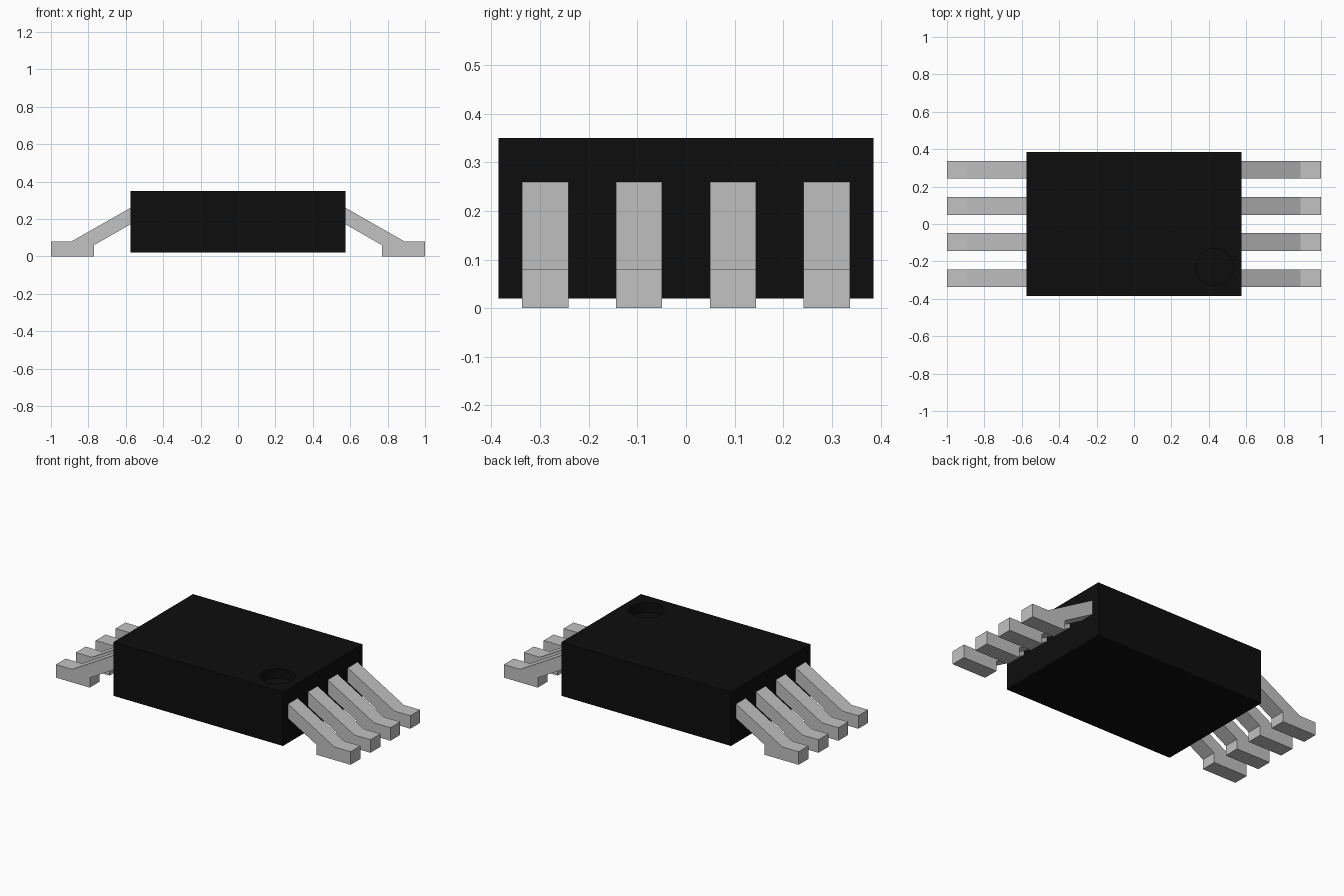
import bpy, bmesh

cube = bpy.data.objects.get("Cube")
if cube:
    bpy.data.objects.remove(cube, do_unlink=True)


def make_material(name, value):
    mat = bpy.data.materials.new(name)
    mat.use_nodes = True
    colour = (value, value, value, 1.0)
    mat.diffuse_color = colour
    mat.node_tree.nodes["Principled BSDF"].inputs["Base Color"].default_value = colour
    return mat


black = make_material("black plastic", 0.004)
silver = make_material("light grey metal", 0.54)

# Body block
bpy.ops.mesh.primitive_cube_add(size=1, location=(0, 0, 0.185))
body = bpy.context.object
body.name = "chip_body"
body.scale = (1.15, 0.77, 0.33)
bpy.ops.object.transform_apply(location=True, rotation=False, scale=True)
body.data.materials.append(black)

# Round pin-one dimple cut into the top
bpy.ops.mesh.primitive_cylinder_add(vertices=32, radius=0.1, depth=0.12,
                                    location=(0.43, -0.23, 0.35))
cutter = bpy.context.object
cutter.name = "dimple_cutter"
cutter.hide_render = True
cutter.data.materials.append(black)
bpy.context.view_layer.objects.active = body
cut = body.modifiers.new("dimple", 'BOOLEAN')
cut.operation = 'DIFFERENCE'
cut.solver = 'EXACT'
cut.object = cutter
bpy.ops.object.modifier_apply(modifier=cut.name)
bpy.data.objects.remove(cutter, do_unlink=True)

# Bent leg outline (x, z): sloping arm and flat foot
LEG_PROFILE = [(0.56, 0.268), (0.56, 0.18), (0.77, 0.06), (0.77, 0.0),
               (1.0, 0.0), (1.0, 0.08), (0.89, 0.08)]
LEG_WIDTH = 0.095


def make_leg(name, side, y):
    """Extrude the outline along y on the given side (+1 or -1)."""
    bm = bmesh.new()
    start = y - LEG_WIDTH / 2
    face = bm.faces.new([bm.verts.new((side * x, start, z)) for x, z in LEG_PROFILE])
    result = bmesh.ops.extrude_face_region(bm, geom=[face])
    moved = [v for v in result["geom"] if isinstance(v, bmesh.types.BMVert)]
    bmesh.ops.translate(bm, verts=moved, vec=(0, LEG_WIDTH, 0))
    bmesh.ops.recalc_face_normals(bm, faces=bm.faces)
    mesh = bpy.data.meshes.new(name)
    bm.to_mesh(mesh)
    bm.free()
    mesh.materials.append(silver)
    bpy.context.collection.objects.link(bpy.data.objects.new(name, mesh))


# Four legs on each side
for side, label in ((1, "left"), (-1, "right")):
    for i in range(4):
        make_leg(f"{label}_leg_{i + 1}", side, (i - 1.5) * 0.193)
